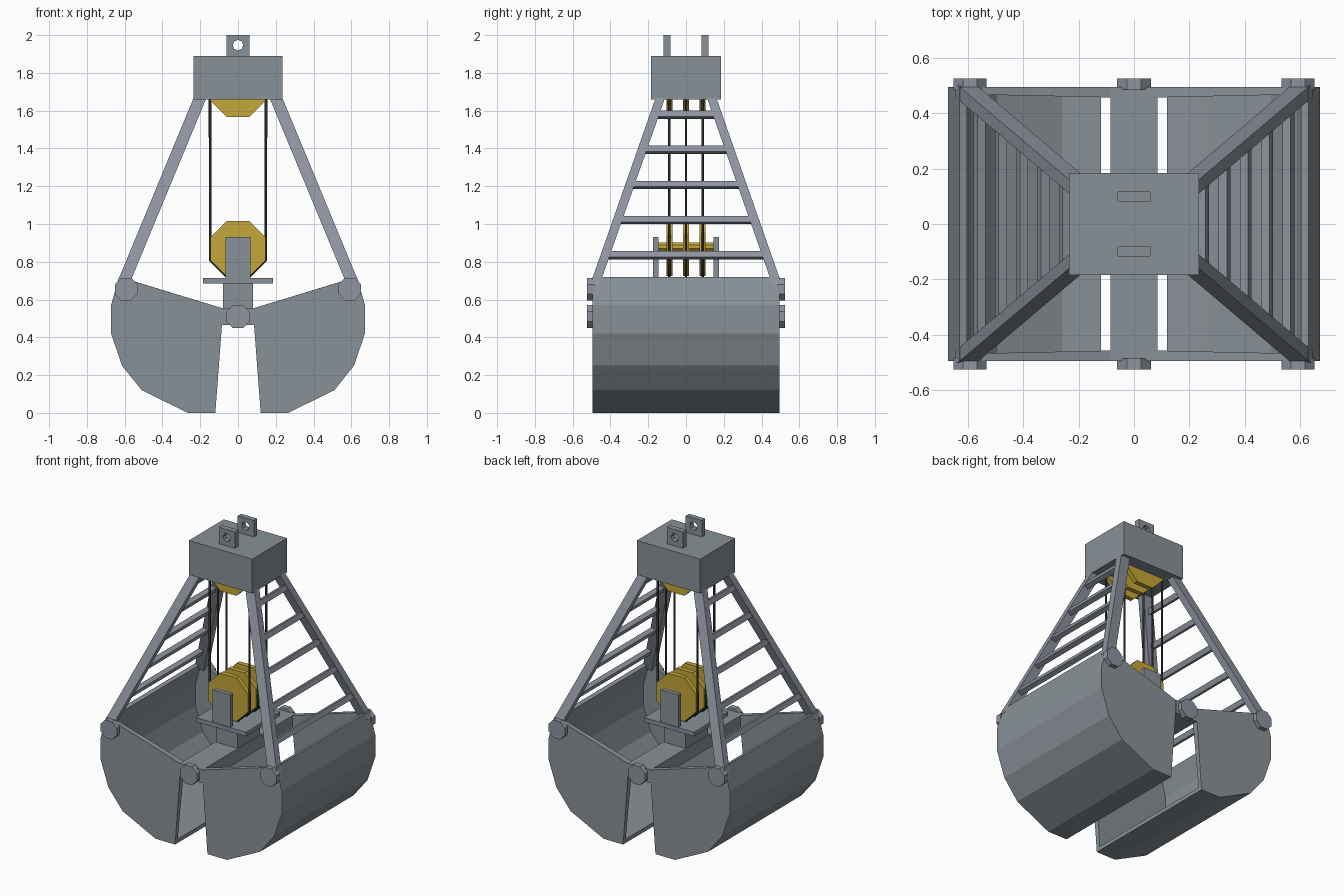
import bpy, bmesh
from math import cos, sin, pi, atan
from mathutils import Matrix, Vector

cube = bpy.data.objects.get("Cube")
if cube:
    bpy.data.objects.remove(cube, do_unlink=True)


def material(name, rgb):
    m = bpy.data.materials.new(name)
    m.use_nodes = True
    m.diffuse_color = (*rgb, 1)
    m.node_tree.nodes["Principled BSDF"].inputs["Base Color"].default_value = (*rgb, 1)
    return m


STEEL = material("steel grey", (0.25, 0.285, 0.31))
FRAME = material("frame grey", (0.27, 0.295, 0.345))
YELLOW = material("sheave yellow", (0.55, 0.39, 0.04))
ROPE = material("dark rope", (0.03, 0.027, 0.025))


def finish(name, bm, mat):
    bmesh.ops.recalc_face_normals(bm, faces=bm.faces)
    mesh = bpy.data.meshes.new(name)
    bm.to_mesh(mesh)
    bm.free()
    mesh.materials.append(mat)
    ob = bpy.data.objects.new(name, mesh)
    bpy.context.scene.collection.objects.link(ob)
    return ob


def box(name, centre, size, mat, tilt=0):
    bm = bmesh.new()
    place = Matrix.Translation(centre) @ Matrix.Rotation(tilt, 4, 'Y') @ Matrix.Diagonal((*size, 1))
    bmesh.ops.create_cube(bm, size=1, matrix=place)
    return finish(name, bm, mat)


def disc(name, centre, radius, depth, mat, sides=8):
    """Cylinder lying along y with a flat at the top."""
    bm = bmesh.new()
    place = (Matrix.Translation(centre) @ Matrix.Rotation(pi / 2, 4, 'X')
             @ Matrix.Rotation(pi / sides, 4, 'Z'))
    bmesh.ops.create_cone(bm, cap_ends=True, segments=sides, radius1=radius,
                          radius2=radius, depth=depth, matrix=place)
    return finish(name, bm, mat)


def leg(name, low, high, half_x, half_y):
    """Slanted bar with level ends."""
    bm = bmesh.new()
    ends = [[bm.verts.new(p + Vector((i * half_x, j * half_y, 0)))
             for i, j in ((-1, -1), (1, -1), (1, 1), (-1, 1))]
            for p in (Vector(low), Vector(high))]
    bm.faces.new(ends[0])
    bm.faces.new(ends[1])
    for k in range(4):
        n = (k + 1) % 4
        bm.faces.new((ends[0][k], ends[0][n], ends[1][n], ends[1][k]))
    return finish(name, bm, FRAME)


# Clamshell bucket: open curved shell with two end plates
SHELL = [(0.12, 0), (0.265, 0), (0.51, 0.12), (0.614, 0.25),
         (0.672, 0.42), (0.672, 0.57), (0.63, 0.72)]
HINGE_EDGE = [(0.085, 0.555), (0.085, 0.465)]


def bucket(name, side):
    bm = bmesh.new()
    rows = [[bm.verts.new((side * x, y, z)) for x, z in SHELL + HINGE_EDGE]
            for y in (-0.495, 0.495)]
    for row in rows:
        bm.faces.new(row)
    for k in range(len(SHELL) - 1):
        bm.faces.new((rows[0][k], rows[0][k + 1], rows[1][k + 1], rows[1][k]))
    ob = finish(name, bm, STEEL)
    # Orient the open shell outward so the thickness grows inward
    if ob.data.polygons[0].normal.y > 0:
        ob.data.flip_normals()
    mod = ob.modifiers.new("plate thickness", 'SOLIDIFY')
    mod.thickness = 0.038
    mod.offset = -1


# Head block with two lifting lugs
box("head_block", (0, 0, 1.775), (0.47, 0.37, 0.23), STEEL)


def lug(name, y):
    bm = bmesh.new()
    rings = []
    for yy in (y - 0.018, y + 0.018):
        outer, inner = [], []
        for k in range(8):
            c, s = cos(k * pi / 4), sin(k * pi / 4)
            m = max(abs(c), abs(s))
            outer.append(bm.verts.new((0.06 * c / m, yy, 1.943 + 0.057 * s / m)))
            inner.append(bm.verts.new((0.028 * c, yy, 1.947 + 0.028 * s)))
        rings.append((outer, inner))
    (o1, i1), (o2, i2) = rings
    for k in range(8):
        n = (k + 1) % 8
        for a, b in ((o1, i1), (i1, i2), (i2, o2), (o2, o1)):
            bm.faces.new((a[k], a[n], b[n], b[k]))
    finish(name, bm, STEEL)


for y, tag in ((-0.1, "front"), (0.1, "back")):
    lug(tag + "_lifting_lug", y)

# Buckets, legs, rungs and outer hinge pins on both sides
LOW, HIGH = Vector((0.61, 0.482, 0.68)), Vector((0.2, 0.135, 1.67))
slope = atan((LOW.x - HIGH.x) / (HIGH.z - LOW.z))
for side, sname in ((1, "left"), (-1, "right")):
    bucket(sname + "_bucket", side)
    flip = Vector((side, 1, 1))
    for end, ename in ((-1, "front"), (1, "back")):
        mirror = Vector((side, end, 1))
        leg(f"{ename}_{sname}_leg", LOW * mirror, HIGH * mirror, 0.034, 0.025)
        disc(f"{ename}_{sname}_pin", (side * 0.592, end * 0.505, 0.655), 0.065, 0.04, FRAME)
    for k in range(5):
        z = 0.835 + 0.186 * k
        p = LOW.lerp(HIGH, (z - LOW.z) / (HIGH.z - LOW.z))
        box(f"{sname}_rung_{k + 1}", (side * (p.x + 0.012), 0, z),
            (0.032, 2 * p.y, 0.034), FRAME, -side * slope)

# Central beam, pedestal and sheave carrier
box("centre_beam", (0, 0, 0.51), (0.168, 0.99, 0.09), STEEL)
box("pedestal", (0, 0, 0.62), (0.16, 0.24, 0.15), STEEL)
box("carrier_plate", (0, 0, 0.7), (0.37, 0.36, 0.028), STEEL)
for end, ename in ((-1, "front"), (1, "back")):
    disc(ename + "_centre_pin", (0, end * 0.505, 0.51), 0.067, 0.04, FRAME)
    box(ename + "_bracket", (0, end * 0.16, 0.82), (0.132, 0.03, 0.22), STEEL)

# Sheaves on their axles
for z, tag in ((0.87, "lower"), (1.713, "upper")):
    disc(tag + "_axle", (0, 0, z + 0.01), 0.025, 0.3, YELLOW)
    for k in range(3):
        disc(f"{tag}_sheave_{k + 1}", (0, 0.088 * (k - 1), z), 0.158, 0.032, YELLOW)

# Ropes looping under the lower sheaves
for k in range(3):
    curve = bpy.data.curves.new(f"rope_{k + 1}", 'CURVE')
    curve.dimensions = '3D'
    curve.bevel_depth = 0.007
    curve.bevel_resolution = 1
    path = [(-0.148, 1.7), (-0.148, 0.808), (-0.061, 0.722),
            (0.061, 0.722), (0.148, 0.808), (0.148, 1.7)]
    line = curve.splines.new('POLY')
    line.points.add(len(path) - 1)
    for point, (x, z) in zip(line.points, path):
        point.co = (x, 0.088 * (k - 1), z, 1)
    curve.materials.append(ROPE)
    rope = bpy.data.objects.new(f"rope_{k + 1}", curve)
    bpy.context.scene.collection.objects.link(rope)
